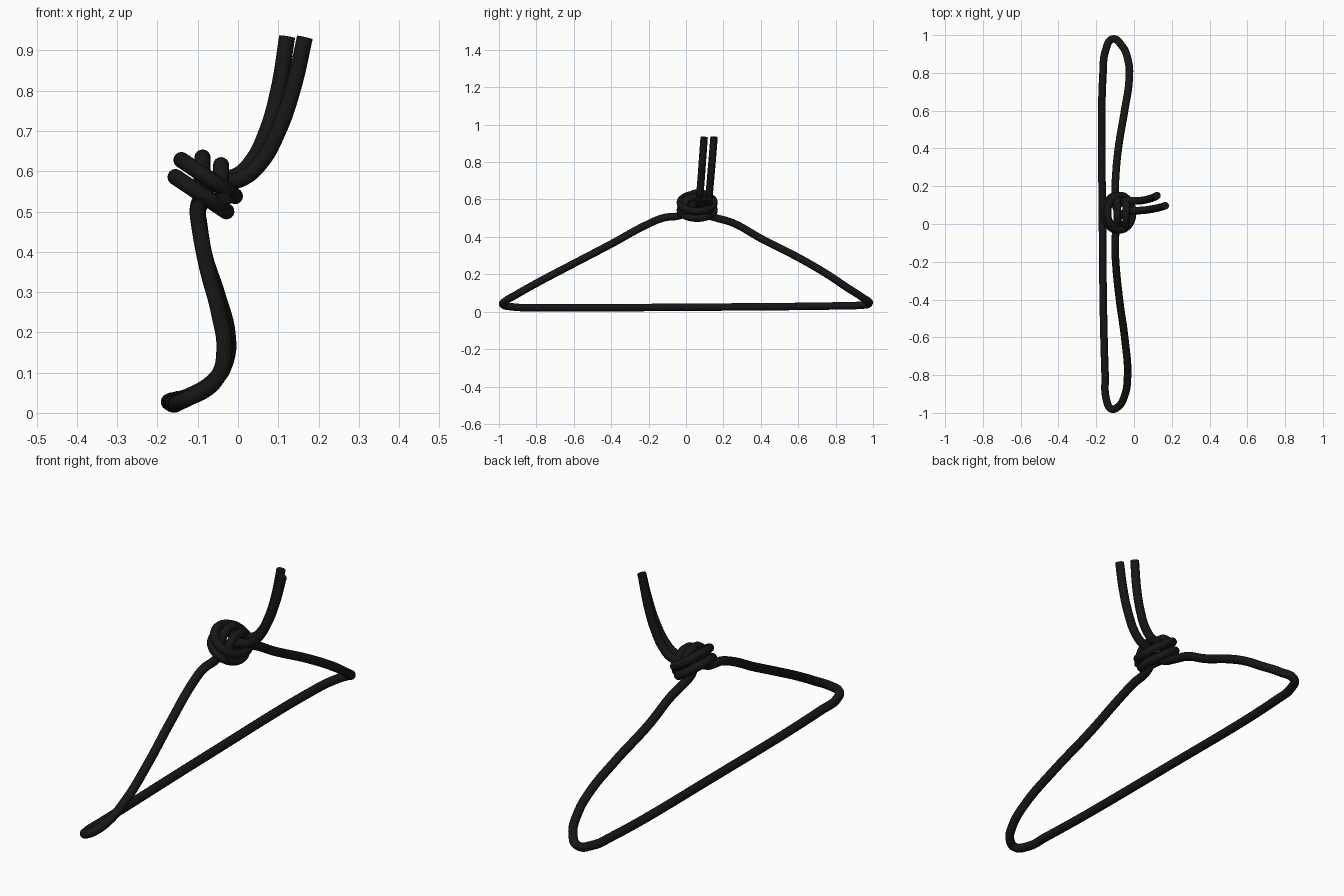
import bpy
from math import sin, cos, pi

RADIUS = 0.02
black = bpy.data.materials.new("black_cord")
black.diffuse_color = (0.008, 0.008, 0.008, 1)


def cord(name, points, cyclic=False):
    """Round smooth cord swept along automatic bezier points."""
    curve = bpy.data.curves.new(name, "CURVE")
    curve.dimensions = "3D"
    curve.bevel_depth = RADIUS
    curve.bevel_resolution = 6
    curve.resolution_u = 10
    curve.use_fill_caps = True
    spline = curve.splines.new("BEZIER")
    spline.bezier_points.add(len(points) - 1)
    spline.use_cyclic_u = cyclic
    for bp, co in zip(spline.bezier_points, points):
        bp.co = co
        bp.handle_left_type = bp.handle_right_type = "AUTO"
    obj = bpy.data.objects.new(name, curve)
    bpy.context.collection.objects.link(obj)
    curve.materials.append(black)
    bpy.ops.object.select_all(action="DESELECT")
    obj.select_set(True)
    bpy.context.view_layer.objects.active = obj
    bpy.ops.object.convert(target="MESH")
    bpy.ops.object.shade_smooth_by_angle()
    return obj


# Large triangular loop, both ends entering the knot
cord("hanging_loop", [
    (-0.08, 0.05, 0.56), (-0.095, -0.03, 0.515), (-0.1, -0.12, 0.502),
    (-0.097, -0.2, 0.47), (-0.077, -0.4, 0.362), (-0.047, -0.62, 0.247),
    (-0.034, -0.8, 0.152), (-0.05, -0.91, 0.09), (-0.085, -0.968, 0.055),
    (-0.12, -0.979, 0.038), (-0.146, -0.93, 0.026), (-0.153, -0.8, 0.022),
    (-0.167, 0.0, 0.024), (-0.164, 0.8, 0.031), (-0.15, 0.92, 0.034),
    (-0.115, 0.979, 0.045), (-0.065, 0.945, 0.075), (-0.03, 0.86, 0.13),
    (-0.026, 0.76, 0.197), (-0.05, 0.6, 0.29), (-0.083, 0.4, 0.392),
    (-0.097, 0.25, 0.475), (-0.1, 0.16, 0.502), (-0.095, 0.09, 0.525),
    (-0.07, 0.04, 0.57)])

# Two tilted coils wrapped around the knot
for name, (cx, cz), half in (("lower_coil", (-0.092, 0.543), 0.076),
                             ("upper_coil", (-0.074, 0.583), 0.08)):
    pts = []
    for i in range(12):
        a = 2 * pi * i / 12
        pts.append((cx + 0.83 * half * cos(a), 0.06 + 0.09 * sin(a),
                    cz - 0.56 * half * cos(a)))
    cord(name, pts, True)

# Strands arching over the top of the knot
for name, x, top, y in (("rear_arch", -0.088, 0.634, 0.065),
                        ("front_arch", -0.042, 0.615, 0.055)):
    cord(name, [(x + 0.01, y - 0.06, top - 0.095), (x, y - 0.065, top - 0.045),
                (x, y - 0.035, top - 0.008), (x, y, top),
                (x, y + 0.04, top - 0.008), (x, y + 0.07, top - 0.045),
                (x + 0.01, y + 0.06, top - 0.095)])

# Two free ends leaving the knot upwards
cord("rear_tail", [(-0.1, 0.09, 0.575), (-0.05, 0.12, 0.582),
                   (-0.005, 0.122, 0.588), (0.035, 0.124, 0.625),
                   (0.07, 0.13, 0.695), (0.1, 0.139, 0.8), (0.122, 0.15, 0.934)])
cord("front_tail", [(-0.09, 0.03, 0.565), (-0.04, 0.065, 0.572),
                    (0.01, 0.07, 0.582), (0.055, 0.073, 0.62),
                    (0.1, 0.08, 0.7), (0.138, 0.088, 0.81), (0.166, 0.097, 0.932)])
